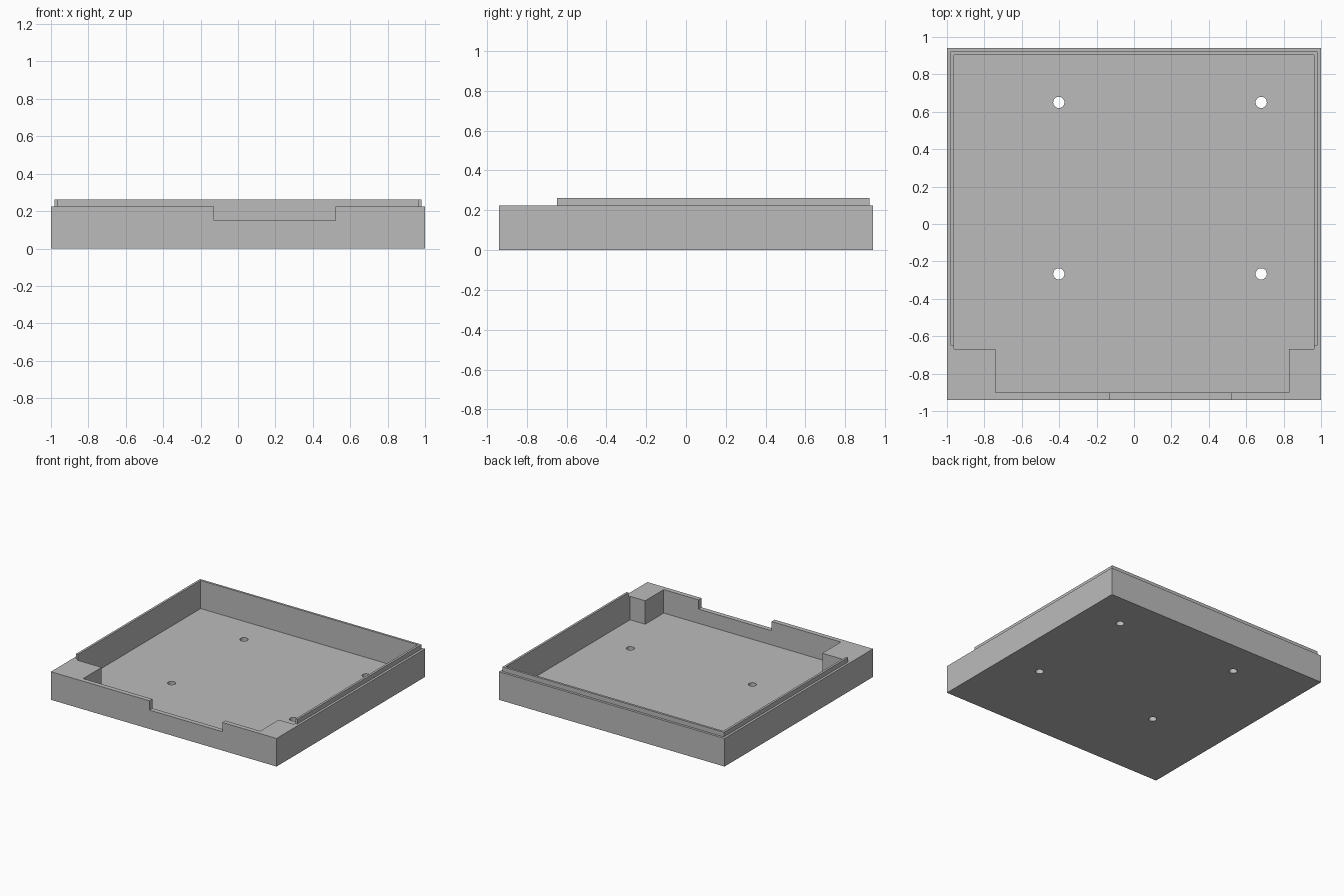
import bpy, bmesh, math

if "Cube" in bpy.data.objects:
    bpy.data.objects.remove(bpy.data.objects["Cube"])

FLOOR, RIM, TOP = 0.037, 0.225, 0.262

grey = bpy.data.materials.new("plain grey")
grey.diffuse_color = (0.5, 0.5, 0.5, 1)
grey.use_nodes = True
grey.node_tree.nodes["Principled BSDF"].inputs["Base Color"].default_value = grey.diffuse_color


def prism(name, outline, z0, z1):
    """Extrude a counter-clockwise outline from z0 to z1."""
    bm = bmesh.new()
    base = bm.faces.new([bm.verts.new((x, y, z0)) for x, y in outline])
    ext = bmesh.ops.extrude_face_region(bm, geom=[base])
    for v in ext["geom"]:
        if isinstance(v, bmesh.types.BMVert):
            v.co.z = z1
    bmesh.ops.recalc_face_normals(bm, faces=bm.faces)
    mesh = bpy.data.meshes.new(name)
    bm.to_mesh(mesh)
    bm.free()
    mesh.materials.append(grey)
    obj = bpy.data.objects.new(name, mesh)
    bpy.context.collection.objects.link(obj)
    return obj


def box(name, x0, x1, y0, y1, z0, z1):
    return prism(name, [(x0, y0), (x1, y0), (x1, y1), (x0, y1)], z0, z1)


def combine(target, other, operation):
    """Apply a boolean and discard the helper."""
    mod = target.modifiers.new("bool", 'BOOLEAN')
    mod.operation, mod.solver, mod.object = operation, 'EXACT', other
    bpy.context.view_layer.objects.active = target
    bpy.ops.object.modifier_apply(modifier=mod.name)
    bpy.data.objects.remove(other)


# Outer block with the raised inner lip around the back and sides
tray = box("tray", -1, 1, -0.94, 0.94, 0, RIM)
combine(tray, box("lip", -0.981, 0.981, -0.649, 0.921, 0.1, TOP), 'UNION')

# Cavity, narrowed at the front by two solid corner blocks
cavity = [(-0.741, -0.902), (0.829, -0.902), (0.829, -0.667), (0.963, -0.667),
          (0.963, 0.903), (-0.963, 0.903), (-0.963, -0.667), (-0.741, -0.667)]
combine(tray, prism("cavity", cavity, FLOOR, 0.5), 'DIFFERENCE')

# Notch in the front wall
combine(tray, box("notch", -0.127, 0.52, -1.0, -0.85, 0.151, 0.5), 'DIFFERENCE')

# Four screw holes through the floor
for hx in (-0.402, 0.68):
    for hy in (-0.267, 0.65):
        ring = [(hx + 0.03 * math.cos(a * math.tau / 32),
                 hy + 0.03 * math.sin(a * math.tau / 32)) for a in range(32)]
        combine(tray, prism("screw_hole", ring, -0.1, 0.1), 'DIFFERENCE')

# Smooth the hole walls, keep all box edges sharp
bpy.context.view_layer.objects.active = tray
tray.select_set(True)
bpy.ops.object.shade_smooth_by_angle(angle=math.radians(30))
